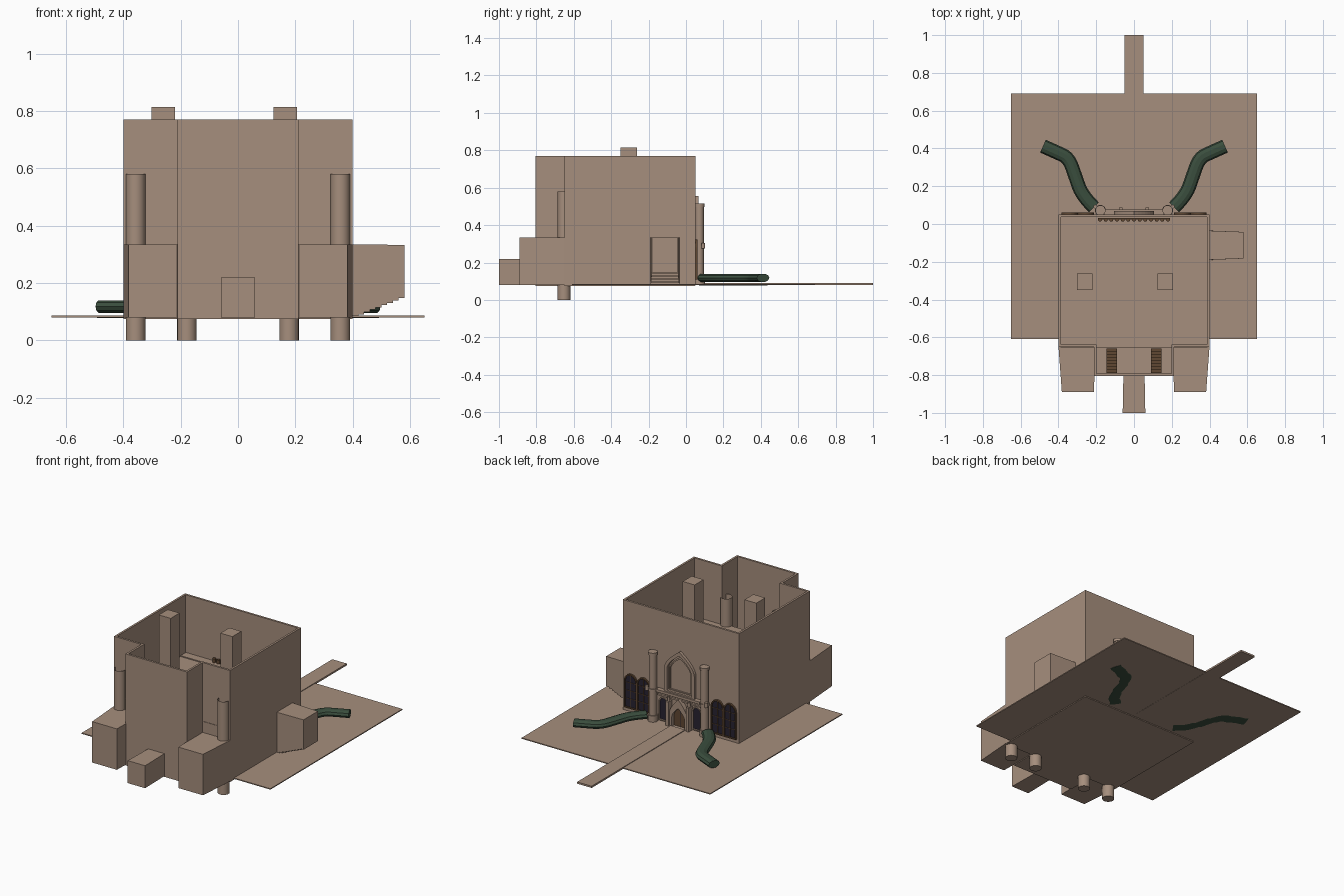
import bpy, bmesh, math

if "Cube" in bpy.data.objects:
    bpy.data.objects.remove(bpy.data.objects["Cube"])


def material(name, rgb):
    m = bpy.data.materials.new(name)
    m.diffuse_color = (*rgb, 1)
    m.use_nodes = True
    m.node_tree.nodes["Principled BSDF"].inputs["Base Color"].default_value = m.diffuse_color
    return m


STONE = material("tan_stone", (0.38, 0.272, 0.205))
GREEN = material("hedge_green", (0.042, 0.075, 0.047))
WOOD = material("dark_wood", (0.115, 0.063, 0.032))
GLASS = material("dark_glass", (0.02, 0.016, 0.03))


def finish(name, bm, mat):
    bmesh.ops.recalc_face_normals(bm, faces=bm.faces)
    me = bpy.data.meshes.new(name)
    bm.to_mesh(me)
    bm.free()
    me.materials.append(mat)
    ob = bpy.data.objects.new(name, me)
    bpy.context.collection.objects.link(ob)
    return ob


def place(p, d, axis):
    return (p[0], p[1], d) if axis == 'z' else (p[0], d, p[1])


def prism(name, pts, axis, a, b, mat=STONE):
    """Extrude a flat outline along z or y."""
    bm = bmesh.new()
    lo = [bm.verts.new(place(p, a, axis)) for p in pts]
    hi = [bm.verts.new(place(p, b, axis)) for p in pts]
    bm.faces.new(lo)
    bm.faces.new(hi)
    n = len(pts)
    for i in range(n):
        j = (i + 1) % n
        bm.faces.new((lo[i], lo[j], hi[j], hi[i]))
    return finish(name, bm, mat)


def ring(name, outer, inner, axis, a, b, mat=STONE):
    """Extrude the band between two matching outlines."""
    bm = bmesh.new()
    loops = [[bm.verts.new(place(p, d, axis)) for p in pts]
             for pts, d in ((outer, a), (outer, b), (inner, b), (inner, a))]
    n = len(outer)
    for k in range(4):
        s, t = loops[k], loops[(k + 1) % 4]
        for i in range(n):
            j = (i + 1) % n
            bm.faces.new((s[i], s[j], t[j], t[i]))
    return finish(name, bm, mat)


def box(name, x0, x1, y0, y1, z0, z1, mat=STONE):
    return prism(name, [(x0, y0), (x1, y0), (x1, y1), (x0, y1)], 'z', z0, z1, mat)


def tube(name, x, y, z0, z1, r, mat=STONE, caps=True):
    bm = bmesh.new()
    bmesh.ops.create_cone(bm, cap_ends=caps, segments=24, radius1=r, radius2=r, depth=z1 - z0)
    bmesh.ops.translate(bm, verts=bm.verts, vec=(x, y, (z0 + z1) / 2))
    ob = finish(name, bm, mat)
    bpy.context.view_layer.objects.active = ob
    ob.select_set(True)
    bpy.ops.object.shade_smooth_by_angle()
    ob.select_set(False)
    return ob


def arch(cx, w, z0, spring, apex, pointed=False, k=8):
    """Arch outline in x and z; w is the half width."""
    right = []
    for i in range(k + 1):
        s = i / k
        if pointed:
            right.append((w * (1 - s ** 1.7), spring + (apex - spring) * s))
        else:
            t = s * math.pi / 2
            right.append((w * math.cos(t), spring + (apex - spring) * math.sin(t)))
    right[-1] = (0, apex)
    left = [(-x, z) for x, z in right[-2::-1]]
    return [(cx + x, z) for x, z in [(w, z0)] + right + left + [(-w, z0)]]


# Ground sheet and approach path
box("ground", -0.65, 0.65, -0.61, 0.69, 0.08, 0.086)
box("path", -0.05, 0.05, 0.08, 1.0, 0.079, 0.09)


# Open-topped T-shaped hall
def tee(d):
    return [(0.40 - d, 0.05 - d), (-0.40 + d, 0.05 - d), (-0.40 + d, -0.65 + d),
            (-0.212 + d, -0.65 + d), (-0.212 + d, -0.805 + d), (0.212 - d, -0.805 + d),
            (0.212 - d, -0.65 + d), (0.40 - d, -0.65 + d)]


ring("hall_walls", tee(0), tee(0.013), 'z', 0.078, 0.77)
prism("hall_base", tee(0.001), 'z', 0.075, 0.087)
box("upper_floor", -0.39, 0.39, -0.653, 0.04, 0.393, 0.405)
box("back_ledge", -0.385, 0.385, -0.015, 0.04, 0.405, 0.411)

# Chimneys
for i, x in enumerate((-0.26, 0.165)):
    box(f"chimney_{i}", x - 0.041, x + 0.041, -0.35, -0.262, 0.40, 0.815)

# Beaded rail on the inside of the back wall
for i in range(13):
    x = -0.18 + i * 0.03
    tube(f"inner_rail_bead_{i}", x, 0.022, 0.41, 0.435, 0.010, WOOD)
box("inner_rail", -0.19, 0.19, 0.024, 0.032, 0.41, 0.43, WOOD)

# Side bay with stepped underside
prof = [(0.39, 0.335), (0.39, 0.083)]
for i in range(9):
    prof += [(0.40 + 0.02 * i, 0.083 + 0.008 * i), (0.42 + 0.02 * i, 0.083 + 0.008 * i)]
prof += [(0.58, 0.155), (0.58, 0.333)]
bay = prism("side_bay", prof, 'y', -0.19, -0.035)
for v in bay.data.vertices:
    f = max(0, (v.co.x - 0.40) / 0.18)
    v.co.y = -0.1125 + (v.co.y + 0.1125) * (1 - 0.09 * f)

# Front porch
prism("front_porch", [(-0.06, -1.0), (0.06, -1.0), (0.056, -0.80), (-0.056, -0.80)], 'z', 0.08, 0.22)

for s, side in ((-1, "left"), (1, "right")):
    # Front wings, round posts and inner stairs
    prism(f"{side}_wing", [(s * 0.212, -0.89), (s * 0.382, -0.89), (s * 0.40, -0.645), (s * 0.205, -0.645)],
          'z', 0.08, 0.335)
    for k, x in enumerate((0.178, 0.357)):
        tube(f"{side}_post_{k}", s * x, -0.652, 0.0, 0.58, 0.034, caps=False)
        tube(f"{side}_post_foot_{k}", s * x, -0.652, 0.0, 0.08, 0.0335)
    for k in range(8):
        a, b = sorted((s * 0.09, s * 0.145))
        y = -0.79 + 0.0165 * k
        box(f"{side}_stair_{k}", a, b, y, y + 0.0165, 0.085, 0.11 + 0.035 * k, WOOD)

    # Tall facade columns with base, cap and lantern
    tube(f"{side}_column", s * 0.178, 0.072, 0.085, 0.51, 0.023)
    tube(f"{side}_column_base", s * 0.178, 0.072, 0.085, 0.125, 0.029)
    tube(f"{side}_column_cap", s * 0.178, 0.072, 0.497, 0.515, 0.027)
    tube(f"{side}_lantern", s * 0.205, 0.092, 0.275, 0.305, 0.010)
    tube(f"{side}_column_band", s * 0.178, 0.072, 0.275, 0.290, 0.027)

    # Arched windows: a large pair and one beside the door
    for k, (x, w, z0, spr, top) in enumerate(((0.255, 0.037, 0.115, 0.275, 0.315),
                                              (0.342, 0.037, 0.115, 0.275, 0.315),
                                              (0.115, 0.026, 0.10, 0.205, 0.235))):
        x *= s
        prism(f"{side}_glass_{k}", arch(x, w, z0, spr, top), 'y', 0.049, 0.054, GLASS)
        ring(f"{side}_window_frame_{k}", arch(x, w + 0.006, z0 - 0.007, spr, top + 0.007),
             arch(x, w - 0.001, z0, spr, top - 0.001), 'y', 0.049, 0.062,
             WOOD if k < 2 else STONE)
        if k < 2:
            box(f"{side}_mullion_{k}", x - 0.002, x + 0.002, 0.05, 0.057, z0, top, WOOD)
            for j in range(3):
                z = z0 + 0.05 * (j + 1)
                box(f"{side}_glazing_bar_{k}_{j}", x - w, x + w, 0.05, 0.057, z, z + 0.003, WOOD)

    # Pilasters beside the door
    a, b = sorted((s * 0.060, s * 0.080))
    box(f"{side}_door_pilaster", a, b, 0.045, 0.088, 0.085, 0.235)
    tube(f"{side}_pilaster_finial", s * 0.07, 0.07, 0.235, 0.262, 0.008)

    # Curving hedge, flattened tube
    cu = bpy.data.curves.new(f"{side}_hedge", 'CURVE')
    cu.dimensions = '3D'
    path = [(0.212, 0.088), (0.275, 0.15), (0.31, 0.25), (0.345, 0.35), (0.41, 0.38), (0.482, 0.412)]
    sp = cu.splines.new('NURBS')
    sp.points.add(len(path) - 1)
    for p, (x, y) in zip(sp.points, path):
        p.co = (s * x, y, 0, 1)
    sp.order_u = 3
    sp.use_endpoint_u = True
    sp.resolution_u = 5
    cu.bevel_depth = 0.037
    cu.bevel_resolution = 3
    cu.use_fill_caps = True
    cu.materials.append(GREEN)
    hedge = bpy.data.objects.new(f"{side}_hedge", cu)
    bpy.context.collection.objects.link(hedge)
    hedge.location.z = 0.118
    hedge.scale.z = 0.62
    bpy.context.view_layer.objects.active = hedge
    hedge.select_set(True)
    bpy.ops.object.convert(target='MESH')
    bpy.ops.object.shade_smooth_by_angle()
    # Narrow soil strip showing under the ground
    strip = hedge.copy()
    strip.data = hedge.data.copy()
    strip.name = f"{side}_hedge_root"
    bpy.context.collection.objects.link(strip)
    for v in strip.data.vertices:
        near = min(path, key=lambda p: (v.co.x - s * p[0]) ** 2 + (v.co.y - p[1]) ** 2)
        v.co.x += 0.25 * (s * near[0] - v.co.x)
    strip.scale.z = 0.04
    strip.location.z = 0.0795
    bpy.ops.object.select_all(action='DESELECT')

# Great pointed arch above the balcony
ring("great_arch_frame", arch(0, 0.105, 0.285, 0.43, 0.555, True), arch(0, 0.085, 0.297, 0.43, 0.53, True),
     'y', 0.045, 0.068)
ring("great_arch_inner_frame", arch(0, 0.078, 0.30, 0.43, 0.52, True), arch(0, 0.07, 0.306, 0.43, 0.508, True),
     'y', 0.045, 0.058)
box("balcony", -0.155, 0.155, 0.045, 0.078, 0.272, 0.288)
box("facade_band", -0.155, 0.155, 0.045, 0.06, 0.245, 0.255)

# Pointed doorway with double door
prism("door", arch(0, 0.046, 0.086, 0.145, 0.205, True), 'y', 0.049, 0.056, WOOD)
box("door_split", -0.002, 0.002, 0.05, 0.0585, 0.088, 0.20, GLASS)
ring("door_frame", arch(0, 0.06, 0.08, 0.165, 0.262, True), arch(0, 0.044, 0.086, 0.145, 0.207, True),
     'y', 0.045, 0.078)
